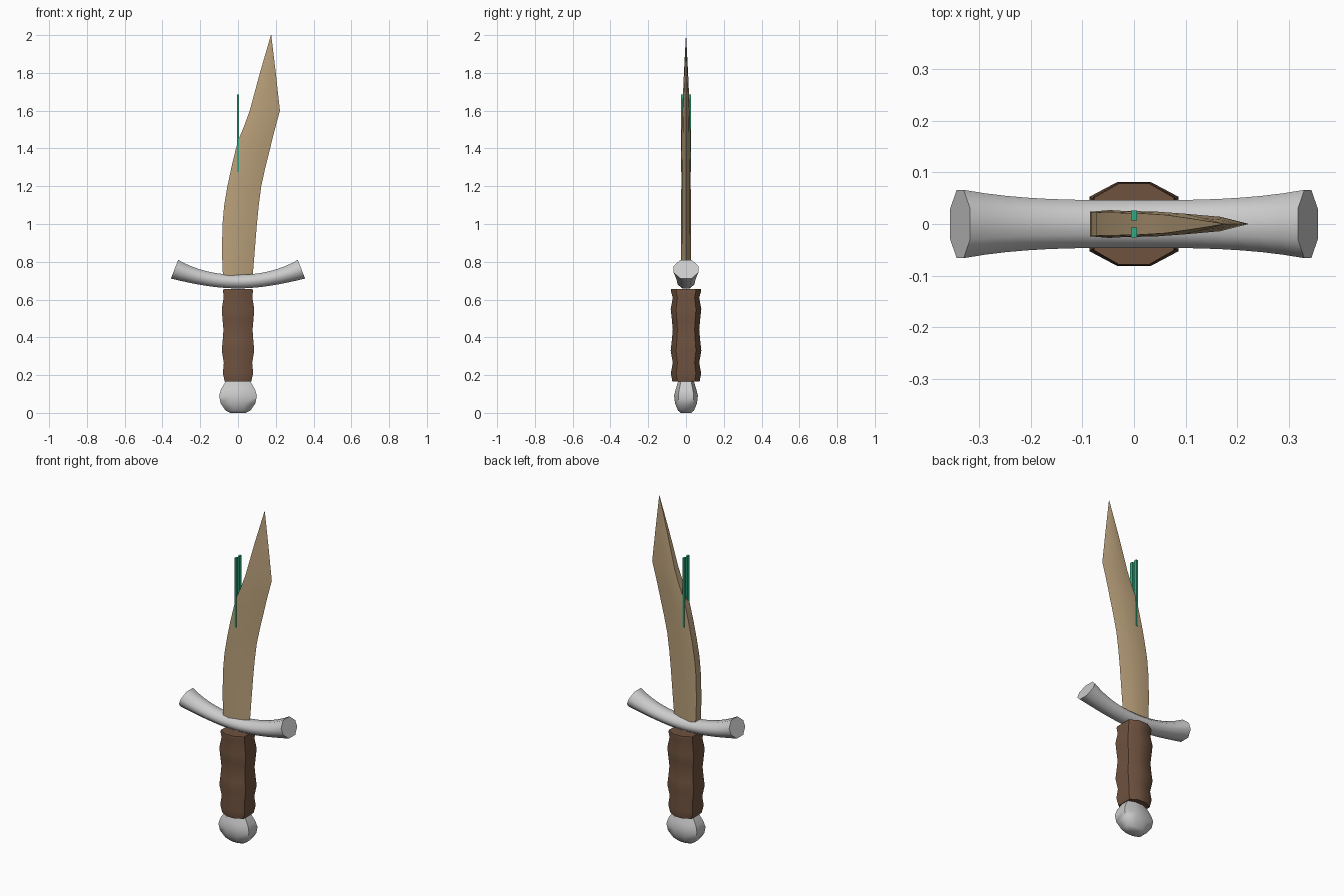
import bpy, bmesh, math
from mathutils import Vector

if "Cube" in bpy.data.objects:
    bpy.data.objects.remove(bpy.data.objects["Cube"])


def material(name, rgb):
    m = bpy.data.materials.new(name)
    m.diffuse_color = (*rgb, 1)
    m.use_nodes = True
    m.node_tree.nodes["Principled BSDF"].inputs["Base Color"].default_value = m.diffuse_color
    return m


WOOD = material("blade_tan", (0.50, 0.36, 0.20))
LEATHER = material("grip_brown", (0.16, 0.085, 0.05))
GREEN = material("inlay_green", (0.03, 0.42, 0.22))


def loft(name, rings, mat=None, angle=35):
    """Skin a list of equal-length rings and cap both ends."""
    bm = bmesh.new()
    loops = [[bm.verts.new(p) for p in ring] for ring in rings]
    n = len(loops[0])
    for a, b in zip(loops, loops[1:]):
        for i in range(n):
            j = (i + 1) % n
            bm.faces.new((a[i], a[j], b[j], b[i]))
    bm.faces.new(loops[0][::-1])
    bm.faces.new(loops[-1])
    bmesh.ops.remove_doubles(bm, verts=bm.verts, dist=1e-5)
    bmesh.ops.recalc_face_normals(bm, faces=bm.faces)
    me = bpy.data.meshes.new(name)
    bm.to_mesh(me)
    bm.free()
    ob = bpy.data.objects.new(name, me)
    bpy.context.collection.objects.link(ob)
    if mat:
        me.materials.append(mat)
    if angle:
        bpy.ops.object.select_all(action='DESELECT')
        ob.select_set(True)
        bpy.context.view_layer.objects.active = ob
        bpy.ops.object.shade_smooth_by_angle(angle=math.radians(angle))
    return ob


# Octagon with flat sides, unit half-width
OCT = [(1, .4), (.6, .85), (.4, 1), (-.4, 1), (-1, .65), (-1, -.65), (-.4, -1), (.4, -1)]
OCT = [(sx * a, sy * b) for sx, sy, a, b in (
    (1, -1, 1, .65), (1, 1, 1, .65), (1, 1, .38, 1), (-1, 1, .38, 1),
    (-1, 1, 1, .65), (-1, -1, 1, .65), (-1, -1, .38, 1), (1, -1, .38, 1))]


def stack(name, profile, mat=None, angle=35):
    """Octagonal column from (z, half x, half y) rows."""
    return loft(name, [[(a * hx, b * hy, z) for a, b in OCT] for z, hx, hy in profile], mat, angle)


# Pommel: flattened rounded knob
stack("pommel", [(0, .04, .028), (.012, .065, .042), (.05, .092, .058), (.09, .1, .063),
                 (.125, .09, .055), (.165, .066, .042), (.175, .06, .04)], angle=60)

# Grip: octagonal handle with finger waves
stack("grip", [(.165, .07, .072), (.21, .08, .08), (.265, .075, .07), (.33, .086, .081),
               (.385, .081, .075), (.44, .077, .07), (.495, .082, .075), (.55, .086, .081),
               (.61, .076, .07), (.645, .079, .08), (.655, .077, .078)], LEATHER)

# Guard: upturned bar flaring towards both ends
rings = []
for i in range(-8, 9):
    x = .336 * i / 8
    f = abs(i / 8) ** 3
    c = Vector((x, 0, .695 + .58 * x * x))
    up = Vector((-1.16 * x, 0, 1)).normalized()
    hy, hz = .046 + .02 * f, .036 + .017 * f
    rings.append([c + up * (b * hz) + Vector((0, a * hy, 0)) for a, b in
                  ((1, -.35), (1, .35), (.45, 1), (-.45, 1), (-1, .35), (-1, -.35), (-.45, -1), (.45, -1))])
loft("guard", rings, angle=50)

# Blade: flat spine on the left, sharp edge on the right (z, spine x, edge x, half thickness)
BLADE = [(.68, -.078, .074, .027), (.85, -.085, .088, .027), (1.0, -.082, .1, .026),
         (1.1, -.073, .11, .026), (1.2, -.056, .123, .025), (1.3, -.035, .145, .025),
         (1.4, -.011, .17, .024), (1.45, .004, .182, .024), (1.52, .033, .2, .022),
         (1.6, .062, .222, .02), (1.8, .116, .2, .011), (2.0, .174, .176, .0005)]
rings = []
for z, l, r, t in BLADE:
    half = [(0, .88), (.22, 1), (.65, .7)]
    sec = half + [(1, 0)] + [(u, -v) for u, v in reversed(half)]
    rings.append([(l + (r - l) * u, t * v, z) for u, v in sec])
loft("blade", rings, WOOD, 30)

# Inlay: thin upright green strips on both faces of the blade
for side, label in ((-1, "front"), (1, "back")):
    loft("inlay_" + label, [[(x, side * y, z) for x, y in
                             ((-.006, .007), (.006, .007), (.006, .0265), (-.006, .0265))]
                            for z in (1.275, 1.685)], GREEN, 0)
